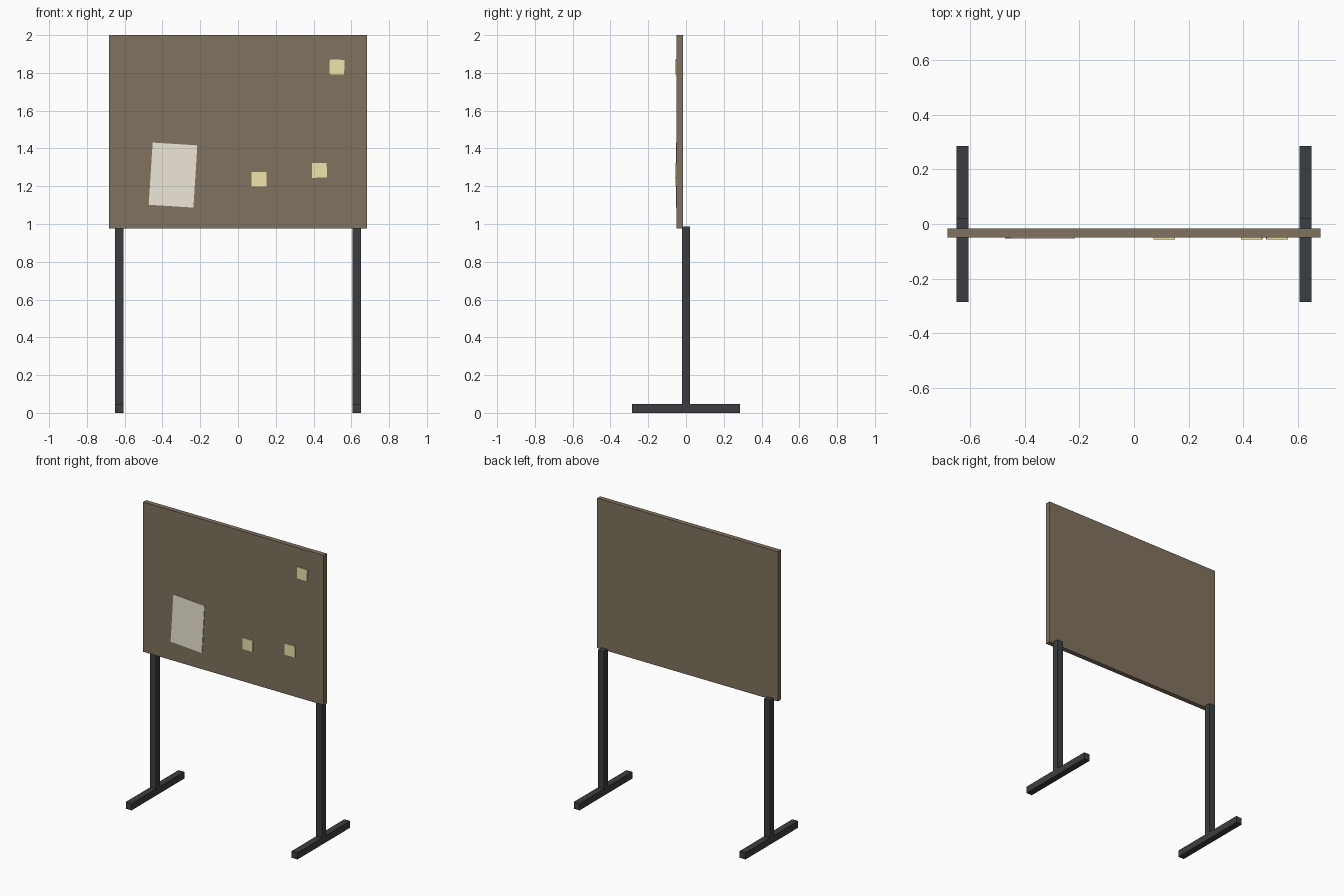
import bpy, bmesh, math
from mathutils import Vector

if "Cube" in bpy.data.objects:
    bpy.data.objects.remove(bpy.data.objects["Cube"])


def material(name, rgb):
    m = bpy.data.materials.new(name)
    m.diffuse_color = (*rgb, 1)
    m.use_nodes = True
    m.node_tree.nodes["Principled BSDF"].inputs["Base Color"].default_value = m.diffuse_color
    return m


def box(name, lo, hi, mat, tilt=0):
    lo, hi = Vector(lo), Vector(hi)
    bm = bmesh.new()
    bmesh.ops.create_cube(bm, size=1)
    bmesh.ops.scale(bm, vec=hi - lo, verts=bm.verts)
    me = bpy.data.meshes.new(name)
    bm.to_mesh(me)
    bm.free()
    me.materials.append(mat)
    ob = bpy.data.objects.new(name, me)
    ob.location = (lo + hi) / 2
    ob.rotation_euler.y = math.radians(tilt)
    bpy.context.collection.objects.link(ob)
    return ob


board_mat = material("brown_board", (0.22, 0.17, 0.115))
metal = material("dark_metal", (0.045, 0.048, 0.052))
paper = material("paper", (0.85, 0.80, 0.68))
note_mat = material("yellow_note", (0.85, 0.78, 0.41))

# Board panel
FRONT = -0.05
box("board", (-0.684, FRONT, 0.975), (0.684, -0.017, 2.0), board_mat)

# Posts and floor feet on both sides
for side, s in (("left", -1), ("right", 1)):
    x = s * 0.628
    box(side + "_post", (x - 0.022, -0.022, 0.045), (x + 0.022, 0.022, 0.987), metal)
    box(side + "_foot", (x - 0.022, -0.285, 0), (x + 0.022, 0.285, 0.046), metal)


# Pinned sheets, slightly tilted
def sheet(name, x, z, w, h, depth, mat, tilt):
    box(name, (x - w / 2, FRONT - depth, z - h / 2),
        (x + w / 2, FRONT + 0.001, z + h / 2), mat, tilt)


sheet("paper_sheet", -0.344, 1.259, 0.237, 0.33, 0.004, paper, 3.6)
for i, (x, z, tilt) in enumerate([(0.111, 1.237, 0), (0.431, 1.284, -0.5), (0.524, 1.831, 1.5)]):
    sheet(f"sticky_note_{i + 1}", x, z, 0.078, 0.078, 0.006, note_mat, tilt)
